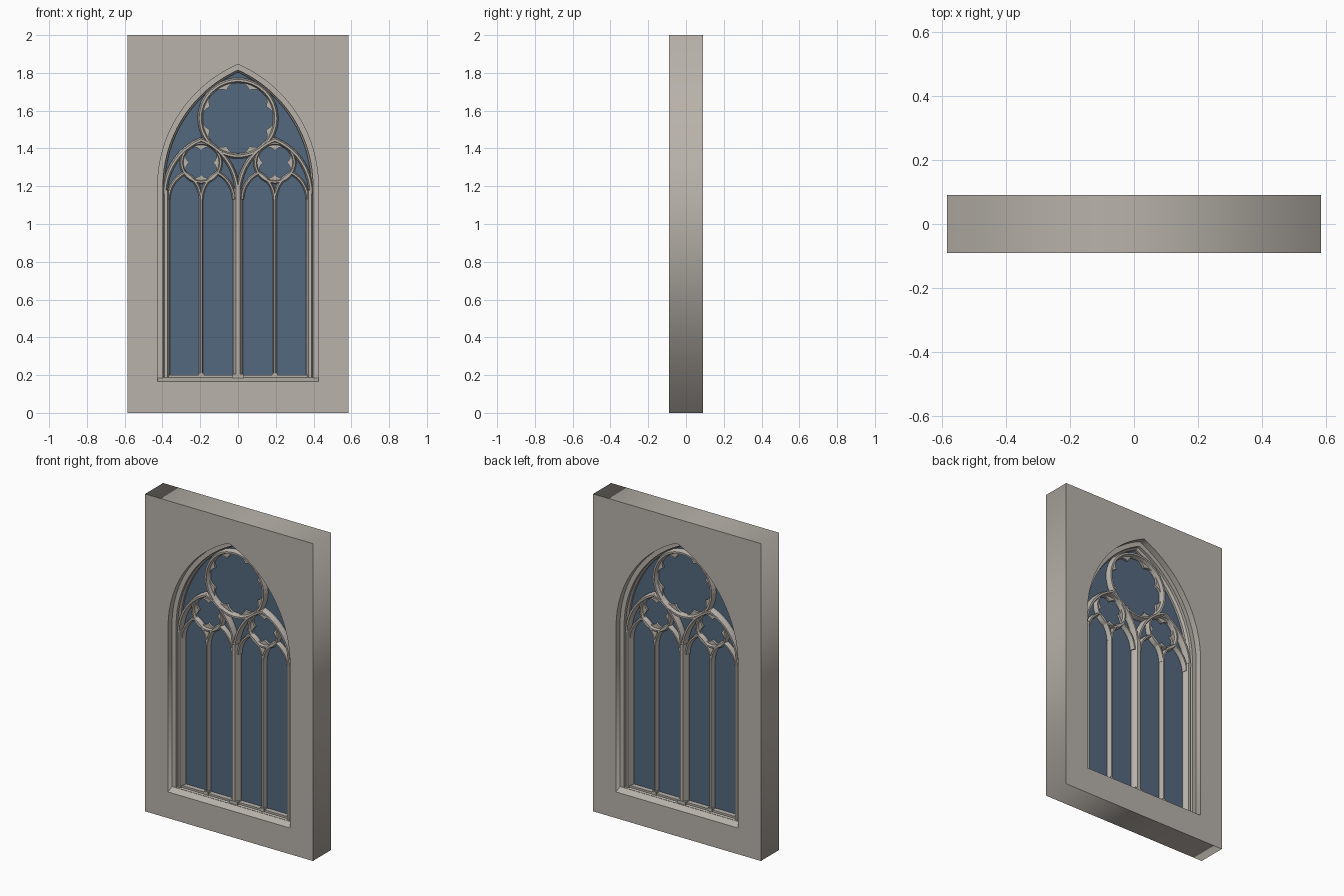
import bpy, bmesh, math
from mathutils import Vector

cube = bpy.data.objects.get("Cube")
if cube:
    bpy.data.objects.remove(cube, do_unlink=True)


def material(name, color):
    m = bpy.data.materials.new(name)
    m.use_nodes = True
    m.diffuse_color = color
    m.node_tree.nodes["Principled BSDF"].inputs["Base Color"].default_value = color
    return m


STONE = material("warm grey stone", (0.479, 0.445, 0.402, 1))
GLASS = material("blue grey glass", (0.087, 0.141, 0.216, 1))


def add_object(name, mesh, mat):
    mesh.materials.clear()
    mesh.materials.append(mat)
    obj = bpy.data.objects.new(name, mesh)
    bpy.context.collection.objects.link(obj)
    return obj


def loft(name, rows, wrap=False, mat=STONE):
    """Skin a series of closed loops; cap the ends unless wrapped."""
    bm = bmesh.new()
    grid = [[bm.verts.new(p) for p in row] for row in rows]
    n = len(grid[0])
    for a, b in zip(grid, grid[1:] + grid[:1] if wrap else grid[1:]):
        for i in range(n):
            j = (i + 1) % n
            bm.faces.new((a[i], a[j], b[j], b[i]))
    if not wrap:
        bm.faces.new(grid[0])
        bm.faces.new(grid[-1])
    bmesh.ops.recalc_face_normals(bm, faces=bm.faces)
    mesh = bpy.data.meshes.new(name)
    bm.to_mesh(mesh)
    bm.free()
    return add_object(name, mesh, mat)


def plate(name, outlines, half_depth, mat=STONE):
    """Filled flat shape in x-z; inner outlines become holes."""
    cu = bpy.data.curves.new(name, "CURVE")
    cu.dimensions = "2D"
    cu.fill_mode = "BOTH"
    cu.extrude = half_depth
    for pts in outlines:
        sp = cu.splines.new("POLY")
        sp.points.add(len(pts) - 1)
        for p, (x, z) in zip(sp.points, pts):
            p.co = (x, z, 0, 1)
        sp.use_cyclic_u = True
    tmp = bpy.data.objects.new(name + "_outline", cu)
    bpy.context.collection.objects.link(tmp)
    deps = bpy.context.evaluated_depsgraph_get()
    mesh = bpy.data.meshes.new_from_object(tmp.evaluated_get(deps))
    bpy.data.objects.remove(tmp, do_unlink=True)
    obj = add_object(name, mesh, mat)
    obj.rotation_euler.x = math.pi / 2
    return obj


def bar(name, path, w, d, closed=False):
    """Sweep a chamfered tracery section along an x-z path, mitring corners."""
    section = [(-w, -.35 * d), (-.4 * w, -d), (.4 * w, -d), (w, -.35 * d),
               (w, .35 * d), (.4 * w, d), (-.4 * w, d), (-w, .35 * d)]
    pts = [Vector(p) for p in path]
    rows = []
    for i, p in enumerate(pts):
        prev = pts[i - 1] if closed or i else None
        nxt = pts[(i + 1) % len(pts)] if closed or i < len(pts) - 1 else None
        t1 = (p - prev).normalized() if prev else (nxt - p).normalized()
        t2 = (nxt - p).normalized() if nxt else t1
        t = (t1 + t2).normalized()
        k = 1 / max(t.dot(t1), .5)
        rows.append([(p.x - t.y * u * k, y, p.y + t.x * u * k) for u, y in section])
    return loft(name, rows, wrap=closed)


def pointed(cx, spring, half, rise, bottom=None, steps=14):
    """Two-centred arch path from left foot over the apex to right foot."""
    r = (half * half + rise * rise) / (2 * half)
    sweep = math.atan2(rise, r - half)
    side = [(half - r + r * math.cos(sweep * i / steps),
             r * math.sin(sweep * i / steps)) for i in range(steps + 1)]
    pts = [(cx - x, spring + z) for x, z in side]
    pts += [(cx + x, spring + z) for x, z in side[-2::-1]]
    if bottom is not None:
        pts = [(cx - half, bottom)] + pts + [(cx + half, bottom)]
    return pts


SPRING, OPEN_HALF, OPEN_RISE = 1.2, .425, .645
RADIUS = (OPEN_HALF ** 2 + OPEN_RISE ** 2) / (2 * OPEN_HALF)


def opening(half, bottom):
    """Main arch outline, concentric with the wall opening."""
    r = RADIUS - OPEN_HALF + half
    rise = math.sqrt(r * r - (RADIUS - OPEN_HALF) ** 2)
    return pointed(0, SPRING, half, rise, bottom, 24)


def circle(cx, cz, r, n=48):
    return [(cx + r * math.cos(math.tau * i / n), cz + r * math.sin(math.tau * i / n))
            for i in range(n)]


def foil(cx, cz, lobes, c, r, turn, per_lobe=12):
    """Cusped outline of overlapping lobes set around a centre."""
    pts = []
    for i in range(lobes * per_lobe):
        phi = ((i % per_lobe) / per_lobe - .5) * math.tau / lobes
        a = turn + (i // per_lobe) * math.tau / lobes + phi
        d = c * math.cos(phi) + math.sqrt(r * r - (c * math.sin(phi)) ** 2)
        pts.append((cx + d * math.cos(a), cz + d * math.sin(a)))
    return pts


def box(name, x, z0, z1, w, d):
    return loft(name, [[(x - w, -d, z), (x + w, -d, z), (x + w, d, z), (x - w, d, z)]
                       for z in (z0, z1)])


# Wall with arched opening
plate("wall", [[(-.585, 0), (.585, 0), (.585, 2), (-.585, 2)],
               opening(OPEN_HALF, .165)], .09)

# Stepped stone lining following the arch, same on both faces
steps = [(.43, .16, -.05), (.397, .185, -.05), (.397, .187, -.032), (.387, .192, -.018)]
steps += [(h, b, -y) for h, b, y in reversed(steps)]
loft("arch_lining", [[(x, y, z) for x, z in opening(h, b)] for h, b, y in steps], wrap=True)

# Weathered sill sloping down to each face
sill = [(-.09, .16), (-.09, .165), (-.04, .188), (.04, .188), (.09, .165), (.09, .16)]
loft("sill", [[(x, y, z) for y, z in sill] for x in (-.425, .425)])

# Glass sheet through the middle
plate("glass", [opening(.41, .175)], .004, GLASS)

# Large cusped roundel at the top
plate("great_foil", [circle(0, 1.56, .203), foil(0, 1.56, 8, .125, .065, math.pi / 2)], .018)
bar("great_ring", circle(0, 1.56, .2), .014, .038, closed=True)

# Central mullion and base
bar("centre_mullion", [(0, .18), (0, 1.19)], .026, .045)
box("centre_base", 0, .18, .205, .03, .047)

for s, side in ((-1, "right"), (1, "left")):
    # Jamb shaft, slim mullion and their bases
    bar(side + "_jamb_shaft", [(s * .38, .18), (s * .38, 1.18)], .02, .044)
    bar(side + "_mullion", [(s * .195, .18), (s * .195, 1.15)], .011, .036)
    box(side + "_mullion_base", s * .195, .18, .21, .015, .04)
    box(side + "_light_sill", s * .195, .18, .2, .175, .035)

    # Sub-arch over each pair of lights
    bar(side + "_sub_arch", pointed(s * .195, 1.16, .192, .285), .014, .042)

    # Pointed heads of the two lights
    for x, place in ((.2825, "outer"), (.1075, "inner")):
        bar(side + "_" + place + "_light_head", pointed(s * x, 1.13, .086, .14), .011, .034)

    # Small quatrefoil roundel
    plate(side + "_quatrefoil", [circle(s * .195, 1.325, .104),
                                 foil(s * .195, 1.325, 4, .052, .045, math.pi / 4)], .018)
    bar(side + "_small_ring", circle(s * .195, 1.325, .103, 32), .011, .034, closed=True)
